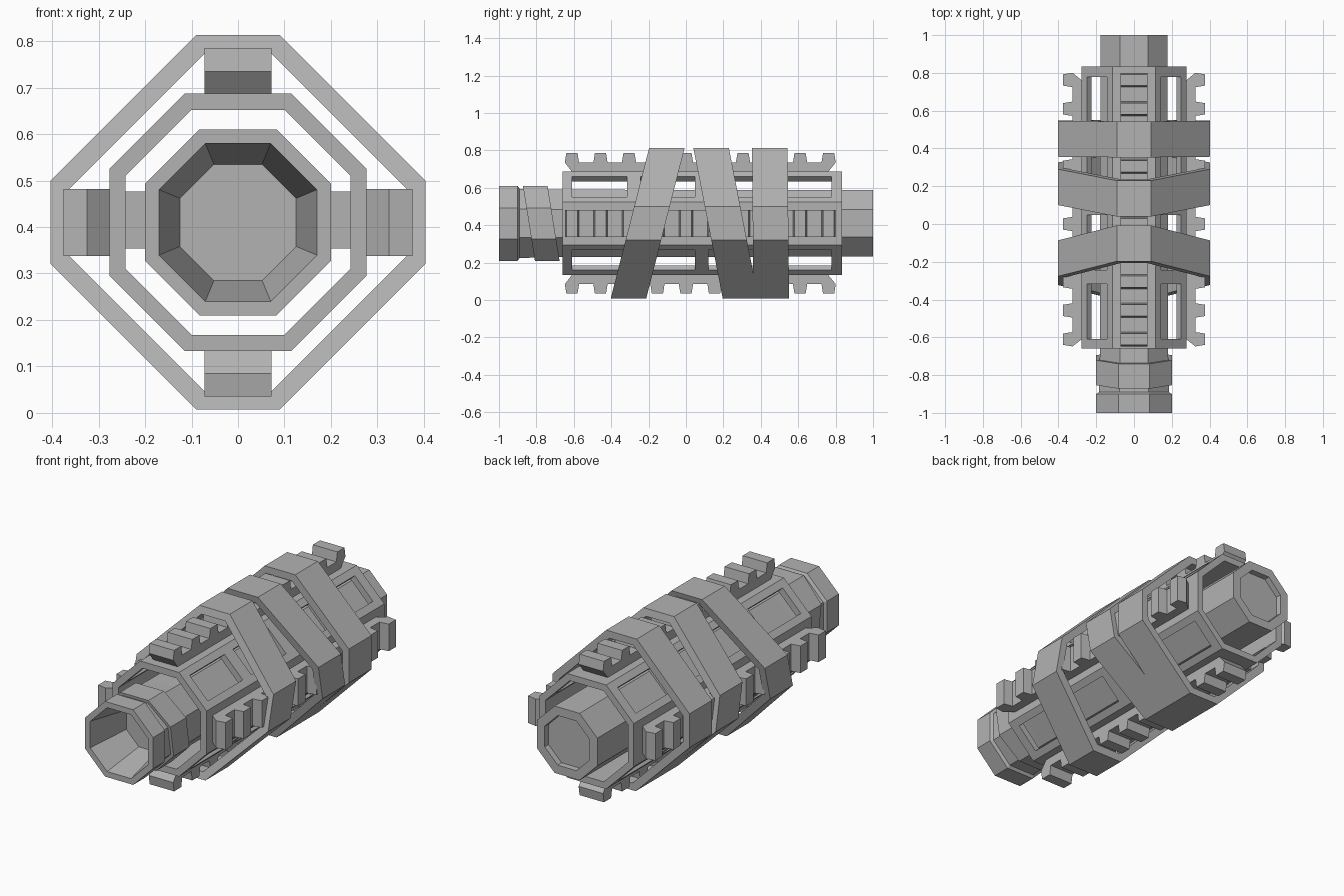
import bpy, bmesh, math
from mathutils import Matrix, Vector

if "Cube" in bpy.data.objects:
    bpy.data.objects.remove(bpy.data.objects["Cube"], do_unlink=True)

AXIS = 0.41                      # height of the long axis
T = math.tan(math.pi / 8)        # half side of a regular octagon per apothem

grey = bpy.data.materials.new("plain_grey")
grey.use_nodes = True
grey.diffuse_color = (0.45, 0.45, 0.45, 1)
grey.node_tree.nodes["Principled BSDF"].inputs["Base Color"].default_value = grey.diffuse_color


def finish(name, bm):
    """Turn a bmesh built around the axis into a flat shaded object."""
    bmesh.ops.recalc_face_normals(bm, faces=bm.faces)
    mesh = bpy.data.meshes.new(name)
    bm.to_mesh(mesh)
    bm.free()
    mesh.materials.append(grey)
    ob = bpy.data.objects.new(name, mesh)
    ob.location.z = AXIS
    bpy.context.collection.objects.link(ob)
    return ob


def octagon_lathe(name, profile, slope=0.0, ring=False):
    """Loft octagons along y. Profile: (y, apothem, half side or None)."""
    bm = bmesh.new()
    loops = []
    for y, a, w in profile:
        w = a * T if w is None else w
        pts = [(w, a), (a, w), (a, -w), (w, -a), (-w, -a), (-a, -w), (-a, w), (-w, a)]
        loops.append([bm.verts.new((x, y + slope * z, z)) for x, z in pts])
    pairs = list(zip(loops, loops[1:]))
    if ring:
        pairs.append((loops[-1], loops[0]))
    else:
        bm.faces.new(loops[0])
        bm.faces.new(loops[-1])
    for p, q in pairs:
        for i in range(8):
            j = (i + 1) % 8
            bm.faces.new((p[i], p[j], q[j], q[i]))
    return finish(name, bm)


def hoop(name, y0, y1, outer, inner, slope=0.0, sides=(None, None)):
    """Open octagonal ring with a rectangular section."""
    return octagon_lathe(name, [(y0, outer, sides[0]), (y1, outer, sides[0]),
                                (y1, inner, sides[1]), (y0, inner, sides[1])], slope, True)


def add_box(bm, size, centre, turn=0.0):
    """Add a box, then swing it about the long axis."""
    bmesh.ops.create_cube(bm, size=1, matrix=Matrix.Rotation(turn, 4, 'Y')
                          @ Matrix.Translation(centre) @ Matrix.Diagonal((*size, 1)))


# Inner barrel with flared mouth, neck and shallow rear recess
octagon_lathe("barrel", [(y, a, None) for y, a in (
    (-0.76, 0.125), (-1, 0.17), (-1, 0.2), (-0.9, 0.2), (-0.89, 0.185),
    (-0.64, 0.18), (1, 0.178), (1, 0.132), (0.97, 0.13))])
hoop("slanted_collar", -0.84, -0.708, 0.2, 0.16, -0.16)

# Outer cage with windows cut in its diagonal faces
cage = hoop("cage", -0.66, 0.835, 0.277, 0.242)
bm = bmesh.new()
for k in range(4):
    for n in range(4):
        add_box(bm, (0.152, 0.293, 0.12), (0, -0.463 + 0.365 * n, 0.26),
                math.pi / 4 + k * math.pi / 2)
cutter = finish("window_cutter", bm)
cutter.hide_render = True
mod = cage.modifiers.new("windows", 'BOOLEAN')
mod.operation = 'DIFFERENCE'
mod.solver = 'EXACT'
mod.object = cutter
bpy.context.view_layer.update()
cut = bpy.data.meshes.new_from_object(cage.evaluated_get(bpy.context.evaluated_depsgraph_get()))
cage.modifiers.clear()
cage.data = cut
bpy.data.objects.remove(cutter, do_unlink=True)

# Struts holding the cage to the barrel, left and right
bm = bmesh.new()
for side in (-1, 1):
    for n in range(3):
        add_box(bm, (0.09, 0.075, 0.122), (side * 0.21, -0.28 + 0.365 * n, 0.005))
finish("struts", bm)

# Toothed rails on the four flat sides
outline = [(-0.605, 0.27)]
for i in range(10):
    c = -0.61 + 0.1525 * i
    outline += [(c - 0.038, 0.325), (c - 0.03, 0.375), (c + 0.03, 0.375), (c + 0.038, 0.325)]
outline.append((0.755, 0.27))
for k, name in enumerate(("top_rail", "left_rail", "bottom_rail", "right_rail")):
    bm = bmesh.new()
    face = bm.faces.new([bm.verts.new((-0.072, y, z)) for y, z in outline])
    new = bmesh.ops.extrude_face_region(bm, geom=[face])["geom"]
    bmesh.ops.translate(bm, vec=Vector((0.144, 0, 0)),
                        verts=[v for v in new if isinstance(v, bmesh.types.BMVert)])
    bmesh.ops.rotate(bm, verts=bm.verts, matrix=Matrix.Rotation(k * math.pi / 2, 3, 'Y'))
    finish(name, bm)

# Three wide bands wrapped around the rails, two of them leaning
for name, y, slope in (("front_band", -0.205, 0.255), ("middle_band", 0.213, -0.195),
                       ("rear_band", 0.452, -0.01)):
    hoop(name, y - 0.095, y + 0.095, 0.403, 0.365, slope, (0.09, 0.07))
